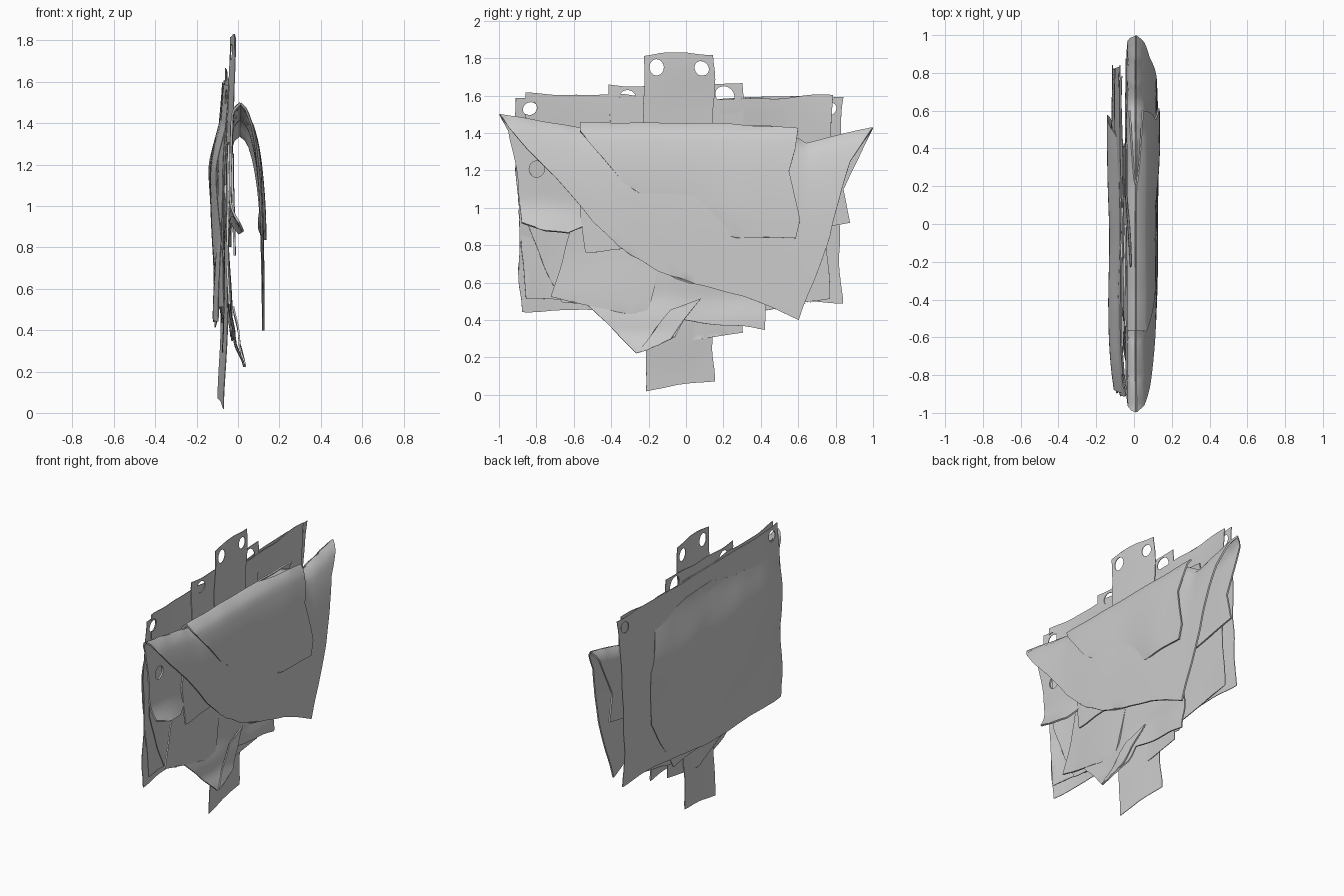
import bpy, math
from mathutils import Vector, noise
from mathutils.geometry import delaunay_2d_cdt

if "Cube" in bpy.data.objects:
    bpy.data.objects.remove(bpy.data.objects["Cube"])

STEP = 0.033


def inside(p, poly):
    c = False
    for a, b in zip(poly, poly[1:] + poly[:1]):
        if (a.y > p.y) != (b.y > p.y) and p.x < (b.x - a.x) * (p.y - a.y) / (b.y - a.y) + a.x:
            c = not c
    return c


def dense(poly):
    out = []
    for a, b in zip(poly, poly[1:] + poly[:1]):
        n = max(1, round((b - a).length / STEP))
        out += [a.lerp(b, i / n) for i in range(n)]
    return out


def interp(t, table, smooth=True):
    if t <= table[0][0]:
        return table[0][1]
    for (a, u), (b, v) in zip(table, table[1:]):
        if t <= b:
            f = (t - a) / (b - a)
            f = f * f * (3 - 2 * f) if smooth else f
            return u + (v - u) * f
    return table[-1][1]


def sheet(name, outline, depth, holes=(), thick=0.004, ripple=0.014, wobble=0.018, seed=0):
    """Cloth cut from a (y, z) outline; depth(y, z) gives its x position."""
    loops = [dense([Vector(p) for p in outline])]
    for y, z, r in holes:
        loops.append([Vector((y + r * math.cos(i * math.tau / 24), z + r * math.sin(i * math.tau / 24)))
                      for i in range(24)])
    pts, edges = [], []
    for lp in loops:
        s = len(pts)
        pts += lp
        edges += [(s + i, s + (i + 1) % len(lp)) for i in range(len(lp))]
    rim = list(pts)
    for i in range(-31, 32):
        for j in range(0, 57):
            p = Vector((i * STEP, j * STEP))
            if inside(p, loops[0]) and not any(inside(p, h) for h in loops[1:]) \
                    and min((p - q).length_squared for q in rim) > (STEP * 0.45) ** 2:
                pts.append(p)
    vs, _, fs, *_ = delaunay_2d_cdt(pts, edges, [], 0, 1e-5)
    keep = []
    for f in fs:
        c = sum((vs[k] for k in f), Vector((0, 0))) / len(f)
        if inside(c, loops[0]) and not any(inside(c, h) for h in loops[1:]):
            keep.append(list(f))
    verts = []
    for v in vs:
        q = Vector((v.x * 2.2, v.y * 1.8, seed * 7.3))
        w = Vector((v.x * 5, v.y * 5, seed * 3.1 + 50))
        verts.append((depth(v.x, v.y) + ripple * noise.noise(q),
                      v.x + wobble * noise.noise(w),
                      v.y + wobble * noise.noise(w + Vector((9, 4, 2)))))
    me = bpy.data.meshes.new(name)
    me.from_pydata(verts, [], keep)
    ob = bpy.data.objects.new(name, me)
    bpy.context.collection.objects.link(ob)
    me.polygons.foreach_set("use_smooth", [True] * len(me.polygons))
    m = ob.modifiers.new("thickness", 'SOLIDIFY')
    m.thickness, m.offset = thick, 0
    bpy.context.view_layer.objects.active = ob
    ob.select_set(True)
    bpy.ops.object.modifier_apply(modifier=m.name)
    bpy.ops.object.shade_smooth_by_angle(angle=math.radians(40))
    ob.select_set(False)
    return ob


def hang(*table, curl=0.0, tilt=0.0):
    """x from height, with the -y side curling forward and a sideways tilt."""
    return lambda y, z: interp(z, table) + curl * (max(0, -y - .55) / .35) ** 2 + tilt * y


# Hanging strip and flat rear panels with punched holes
sheet("centre_strip", [(-.23, 1.81), (-.22, 1), (-.215, .015), (-.05, .05), (.15, .07), (.14, .4), (.15, 1.82), (0, 1.83)],
      hang((0, -.085), (.5, -.065), (1, -.055), (1.5, -.035), (1.83, -.026), tilt=-.06),
      [(-.16, 1.75, .04), (.08, 1.75, .04)], seed=1)
sheet("narrow_panel", [(-.41, 1.66), (-.39, .45), (-.03, .29), (.31, .33), (.31, 1.67), (0, 1.65)],
      hang((.3, -.07), (1.1, -.075), (1.67, -.058)), [(-.31, 1.6, .04), (.21, 1.6, .05)], seed=2)
sheet("wide_panel", [(-.91, 1.59), (-.9, 1.1), (-.88, .44), (-.5, .46), (0, .44), (.5, .5), (.83, .49),
                     (.82, 1), (.84, 1.6), (.3, 1.585), (-.3, 1.595)],
      hang((.45, -.115), (1.1, -.1), (1.6, -.07), curl=.025), [(-.83, 1.53, .04), (.77, 1.53, .04)], seed=3)
sheet("inner_panel", [(-.85, 1.61), (-.86, .92), (-.68, .5), (.3, .42), (.78, .51), (.74, .9), (.78, 1.61), (.2, 1.58), (-.2, 1.6)],
      hang((.45, -.08), (1.1, -.085), (1.6, -.06), curl=.025), [(-.83, 1.53, .04)], seed=4)

# Bulging cloth on the rear face
sheet("rear_cloth", [(-.88, 1.4), (-.88, .8), (-.85, .52), (-.2, .46), (.3, .42), (.55, .8), (.58, 1.15), (.45, 1.4),
                     (.1, 1.47), (-.15, 1.5), (-.4, 1.44)],
      hang((.45, -.105), (1.15, -.138), (1.5, -.075), curl=.04), ripple=.018, seed=5)

# Folded drape: shared ridge line, front half and rear half
RIDGE = [(-1, 1.5), (-.75, 1.45), (-.55, 1.42), (-.3, 1.44), (.45, 1.44), (.55, 1.4), (.64, 1.345), (.8, 1.38), (1, 1.425)]


def fold(y, z):
    d = max(0, interp(y, RIDGE, False) - z)
    return d, math.sqrt(min(1, d / .05))


def front_depth(y, z):
    d, s = fold(y, z)
    return .01 + .022 * s + .09 * (1 - math.exp(-d / .2))


def rear_depth(y, z):
    d, s = fold(y, z)
    hem = max(0, (1.05 - z) / .18) ** 2 * max(0, -y - .35) * .16
    return .01 - .038 * s - .012 * min(1, d / .4) + hem


top = RIDGE[::-1]
sheet("front_drape", top + [(-.85, 1.31), (-.7, 1.17), (-.6, 1.05), (-.5, .93), (-.33, .78), (-.15, .66), (.05, .59),
                            (.3, .53), (.45, .47), (.6, .4), (.68, .6), (.77, .85), (.83, 1.1), (.88, 1.25)],
      front_depth, thick=.011, ripple=.006, wobble=.008, seed=6)
sheet("rear_drape", top + [(-.95, 1.41), (-.9, 1.15), (-.88, .92), (-.75, .87), (-.63, .86), (-.5, .92), (0, .8),
                           (.5, .85), (.88, .92), (.84, 1.1), (.93, 1.28)],
      rear_depth, [(-.8, 1.21, .042)], thick=.011, ripple=.006, wobble=.008, seed=6)


# Overlapping flap, proud on the right and tucked in on the left
def flap_depth(y, z):
    d = max(0, 1.45 - z)
    off = interp(y - .7 * max(0, .95 - z) + .15 * (1.44 - z), [(.05, -.016), (.45, .016)])
    off += (.016 - off) * max(0, 1 - d / .5) ** .5
    return .01 + .022 * math.sqrt(min(1, d / .05)) + .09 * (1 - math.exp(-d / .2)) + off * min(1, d / .04)


sheet("front_flap", [(-.57, 1.45), (-.2, 1.45), (.2, 1.45), (.6, 1.425), (.585, 1.32), (.55, 1.2), (.58, 1.06), (.61, .93),
                     (.59, .84), (.3, .84), (0, .9), (-.35, 1.15), (-.57, 1.41)],
      flap_depth, thick=.01, ripple=.006, wobble=.008, seed=6)
sheet("flap_back", [(-.57, 1.45), (-.2, 1.45), (.2, 1.45), (.6, 1.425), (.55, 1.1), (.1, 1), (-.5, 1.1)],
      lambda y, z: .01 - .044 * math.sqrt(min(1, max(0, 1.45 - z) / .05)), thick=.01, ripple=.006, wobble=.008, seed=6)

# Loose cloth corners below the drape
sheet("lower_left_cloth", [(-.55, 1.3), (-.63, .87), (-.72, .51), (-.5, .47), (-.22, .43), (-.1, .8), (0, 1.3)],
      hang((.45, -.03), (.8, -.045), (1.3, -.045)), thick=.01, seed=9)
sheet("lower_cloth", [(-.45, 1.1), (-.55, .5), (-.42, .38), (-.27, .22), (-.06, .31), (-.01, .4), (.43, .34), (.42, .6), (.4, 1.1)],
      lambda y, z: interp(z, [(.22, .035), (.36, -.015), (.55, -.048), (1.1, -.06)]) - .03 * max(0, min(1, (y + .1) * 4)) * (z < .6) * (.6 - z) * 3,
      thick=.008, seed=10)
sheet("turned_corner", [(-.27, .22), (-.08, .3), (-.02, .39), (.08, .52), (-.08, .45)],
      hang((.22, .04), (.36, .005), (.52, -.02)), thick=.008, ripple=.014, wobble=.018, seed=10)
sheet("small_flap", [(-.55, 1.25), (-.57, 1.02), (-.53, .77), (-.3, .78), (-.05, .9), (0, 1.25)],
      hang((.77, -.018), (1.25, -.025)), thick=.01, ripple=.006, seed=11)
